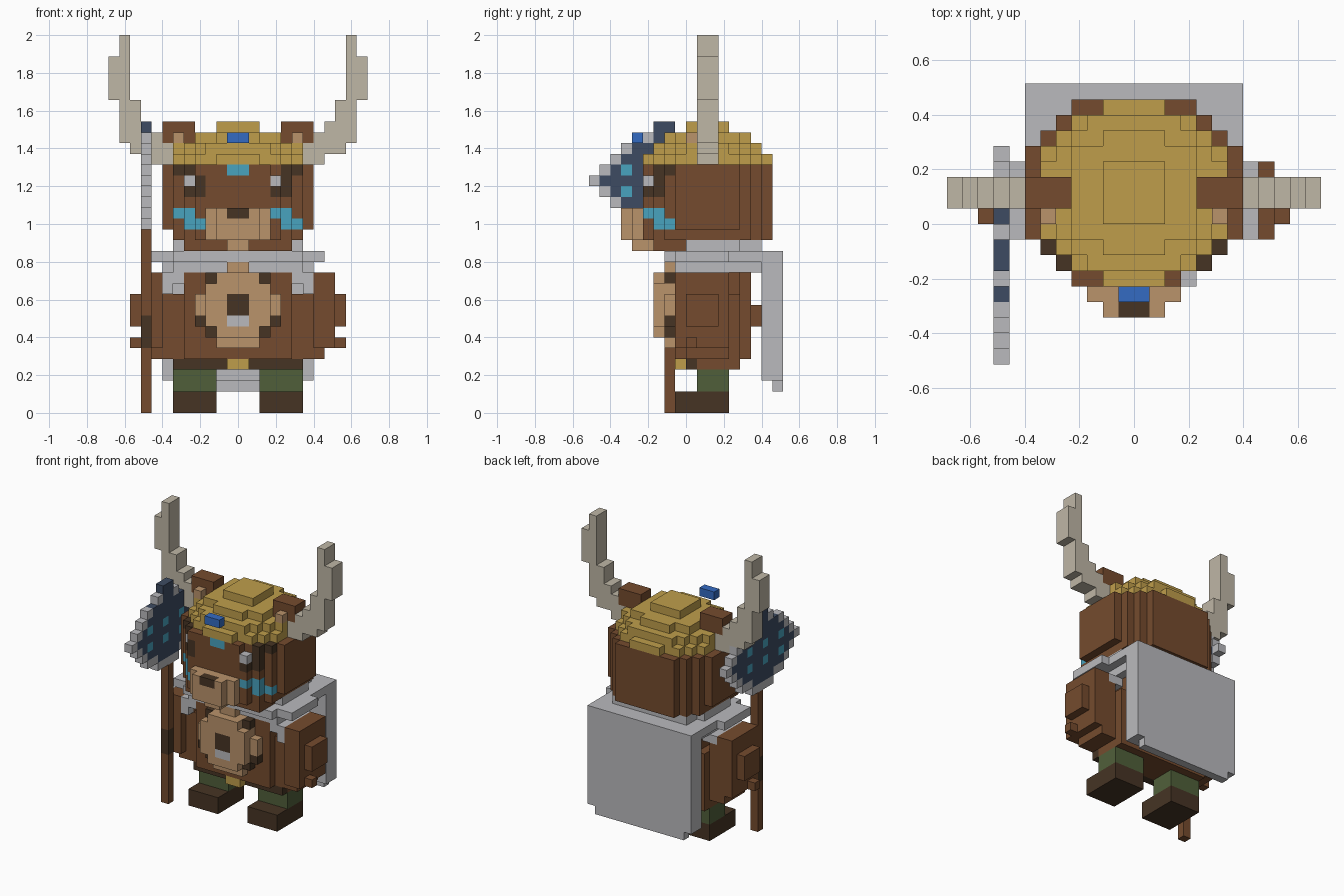
import bpy, bmesh, math

cube = bpy.data.objects.get("Cube")
if cube:
    bpy.data.objects.remove(cube, do_unlink=True)

U = 2 / 35  # one block


def lin(c):
    c /= 255
    return c / 12.92 if c <= 0.04045 else ((c + 0.055) / 1.055) ** 2.4


PALETTE = {
    "fur brown": (117, 75, 46), "dark brown": (70, 52, 36), "muzzle tan": (186, 147, 107),
    "hat gold": (191, 158, 75), "horn cream": (191, 183, 166), "pale grey": (186, 186, 189),
    "gem blue": (52, 107, 194), "paint cyan": (72, 163, 191), "axe navy": (61, 75, 98),
    "trouser green": (80, 95, 58)}
MATS = {}
for key, rgb in PALETTE.items():
    m = bpy.data.materials.new(key)
    col = (*[lin(c) for c in rgb], 1)
    m.diffuse_color = col
    m.use_nodes = True
    bsdf = m.node_tree.nodes["Principled BSDF"]
    bsdf.inputs["Base Color"].default_value = col
    bsdf.inputs["Roughness"].default_value = 0.9
    MATS[key] = m
BROWN, DARK, TAN, GOLD, CREAM, GREY, BLUE, CYAN, NAVY, GREEN = PALETTE

# Each face direction: normal and the four corners of a unit block
SIDES = [((1, 0, 0), [(1, 0, 0), (1, 1, 0), (1, 1, 1), (1, 0, 1)]),
         ((-1, 0, 0), [(0, 1, 0), (0, 0, 0), (0, 0, 1), (0, 1, 1)]),
         ((0, 1, 0), [(1, 1, 0), (0, 1, 0), (0, 1, 1), (1, 1, 1)]),
         ((0, -1, 0), [(0, 0, 0), (1, 0, 0), (1, 0, 1), (0, 0, 1)]),
         ((0, 0, 1), [(0, 0, 1), (1, 0, 1), (1, 1, 1), (0, 1, 1)]),
         ((0, 0, -1), [(0, 1, 0), (1, 1, 0), (1, 0, 0), (0, 0, 0)])]


def part(name, boxes, paint=(), mirror=False):
    """Fill boxes (colour, x0, x1, y0, y1, z0, z1) with blocks and skin the outside.
    Paint boxes only recolour blocks that are already there."""
    cells = {}
    for group, solid in ((boxes, True), (paint, False)):
        for c, x0, x1, y0, y1, z0, z1 in group:
            for x in range(x0, x1):
                for y in range(y0, y1):
                    for z in range(z0, z1):
                        if solid or (x, y, z) in cells:
                            cells[x, y, z] = c
    if mirror:
        cells = {(-1 - x, y, z): c for (x, y, z), c in cells.items()}
    used = list(dict.fromkeys(cells.values()))
    bm = bmesh.new()
    verts = {}
    for (x, y, z), c in cells.items():
        for (nx, ny, nz), corners in SIDES:
            if (x + nx, y + ny, z + nz) in cells:
                continue
            ring = []
            for a, b, d in corners:
                p = (x + a, y + b, z + d)
                if p not in verts:
                    verts[p] = bm.verts.new([q * U for q in p])
                ring.append(verts[p])
            bm.faces.new(ring).material_index = used.index(c)
    bmesh.ops.dissolve_limit(bm, angle_limit=math.radians(1), verts=bm.verts[:],
                             edges=bm.edges[:], delimit={'MATERIAL'})
    me = bpy.data.meshes.new(name)
    bm.to_mesh(me)
    bm.free()
    for c in used:
        me.materials.append(MATS[c])
    ob = bpy.data.objects.new(name, me)
    bpy.context.collection.objects.link(ob)


def pair(name, boxes):
    part("left_" + name, boxes)
    part("right_" + name, boxes, mirror=True)


def slab(c, rows, z0, z1):
    """Rounded layer from rows of (y0, y1, half width)."""
    return [(c, -w, w, y0, y1, z0, z1) for y0, y1, w in rows]


# Head: rounded block with painted eyes, brows and cheeks
plan = [(-4, -3, 4), (-3, -2, 5), (-2, -1, 6), (-1, 5, 7), (5, 6, 6), (6, 7, 5), (7, 8, 4)]
upper = [(-4, -3, 3)] + plan[1:]
lower = [(y0, y1, min(w, 6)) for y0, y1, w in plan]
part("head",
     slab(BROWN, plan, 17, 22) + slab(BROWN, upper, 22, 23) + slab(BROWN, lower, 16, 17)
     + [(BROWN, -5, 5, -3, 0, 15, 16), (BROWN, -4, -3, -4, -3, 22, 23)],
     [(CYAN, -1, 1, -4, -3, 22, 23),
      (DARK, 4, 6, -3, -1, 22, 23), (DARK, -6, -4, -3, -1, 22, 23),
      (DARK, 3, 5, -4, -2, 20, 22), (DARK, -5, -3, -4, -2, 20, 22),
      (GREY, 3, 4, -4, -3, 21, 22), (GREY, -5, -4, -3, -2, 21, 22),
      (CYAN, -6, -4, -4, -1, 18, 19), (CYAN, -5, -3, -4, -2, 17, 18),
      (CYAN, 3, 5, -4, -2, 18, 19), (CYAN, 4, 6, -3, -1, 17, 18)])

# Snout with nose and chin
part("snout", [(TAN, -3, 3, -5, -4, 16, 19), (TAN, -2, 2, -6, -5, 16, 19),
               (TAN, -1, 1, -5, -3, 15, 16), (DARK, -1, 1, -6, -5, 18, 19)])

# Domed hat in four steps, with a gem floating in front
brim = [(-4, -3, 2), (-3, -2, 4), (-2, -1, 5), (-1, 5, 6), (5, 6, 5), (6, 7, 4), (7, 8, 2)]
mid = [(-3, -2, 3), (-2, -1, 4), (-1, 0, 5), (0, 4, 6), (4, 5, 5), (5, 6, 4), (6, 7, 3)]
top = [(-2, -1, 2), (-1, 5, 4), (5, 6, 2)]
part("hat", slab(GOLD, brim, 23, 24) + slab(GOLD, mid, 24, 25)
     + slab(GOLD, top, 25, 26) + slab(GOLD, [(0, 4, 2)], 26, 27))
part("hat_gem", [(BLUE, -1, 1, -5, -4, 25, 26)])

# Ears and stepped horns
pair("ear", [(BROWN, 4, 7, 1, 3, 25, 27), (TAN, 5, 6, 0, 1, 25, 26)])
pair("horn", [(CREAM, x0, x1, 1, 3, z0, z1) for x0, x1, z0, z1 in
              ((6, 8, 23, 25), (7, 8, 25, 26), (8, 9, 24, 27), (9, 10, 24, 29),
               (10, 11, 25, 35), (11, 12, 29, 33))])

# Torso, belt and buckle
part("torso", slab(BROWN, [(-1, 0, 5), (0, 5, 6), (5, 6, 4)], 5, 11)
     + slab(BROWN, [(-1, 5, 5), (5, 6, 4)], 11, 13)
     + slab(BROWN, [(6, 7, 3)], 8, 10) + slab(BROWN, [(1, 5, 6)], 4, 5))
part("belt", slab(DARK, [(0, 1, 6)], 4, 5) + [(GOLD, -1, 1, -1, 0, 4, 5)])

# Chest medallion: round face with dark spots
disc = [(6, 7, 2), (7, 8, 3), (8, 11, 4), (11, 13, 3)]
spots = [(DARK, -1, 1, -3, -2, 9, 11), (GREY, -1, 1, -3, -2, 8, 9)]
for s in (-1, 1):
    for x, z in ((2, 12), (3, 11), (2, 7), (3, 8)):
        cx = x if s > 0 else -1 - x
        spots.append((DARK, cx, cx + 1, -3, -1, z, z + 1))
part("medallion", [(TAN, -w, w, -2, -1, z0, z1) for z0, z1, w in disc]
     + [(TAN, -3, 3, -3, -2, 8, 12), (TAN, -2, 2, -3, -2, 7, 13),
        (TAN, -1, 1, -2, -1, 13, 14)], spots)

# Arms and hands
pair("arm", [(BROWN, 6, 8, 0, 4, 5, 12), (BROWN, 7, 8, -1, 4, 6, 13),
             (BROWN, 8, 9, -1, 4, 6, 13), (BROWN, 9, 10, 0, 3, 8, 11),
             (BROWN, 9, 10, 0, 1, 6, 7)])

# Shoulder cloth, collar and cape
pair("shoulder_cloth", [(GREY, 6, 7, 0, 4, 12, 13), (GREY, 5, 6, -1, 4, 12, 13),
                        (GREY, 6, 7, -1, 0, 11, 13)])
part("collar", slab(GREY, [(-1, 4, 6), (4, 7, 6)], 13, 14)
     + slab(GREY, [(-2, -1, 6), (-1, 4, 8), (4, 7, 7)], 14, 15)
     + slab(GREY, [(0, 5, 6), (5, 7, 5)], 15, 16))
part("cape", [(GREY, -7, 7, 7, 9, 3, 15), (GREY, -6, 6, 8, 9, 2, 3)])

# Legs and boots
pair("leg", [(GREEN, 2, 6, 1, 4, 2, 4)])
part("trouser_seat", [(GREEN, -6, -5, 1, 4, 4, 5), (GREEN, 5, 6, 1, 4, 4, 5)])
pair("boot", [(DARK, 2, 6, -1, 4, 0, 2)])

# Axe: long shaft with grip, and a double blade edged in grey
part("axe_shaft", [(BROWN, -9, -8, -2, -1, 0, 17)], [(DARK, -9, -8, -2, -1, 6, 9)])
blade = []
spans = [(21, 22), (20, 23), (19, 24), (18, 25), (18, 25), (17, 26), (17, 27)]
for k, (z0, z1) in enumerate(spans):
    for y in (-9 + k, 4 - k):
        blade.append((GREY, -9, -8, y, y + 1, z0, z1))
        if k in (4, 6):
            blade.append((NAVY, -9, -8, y, y + 1, z0 + 1, z1))
        elif k:
            blade.append((NAVY, -9, -8, y, y + 1, z0 + 1, z1 - 1))
part("axe_blade", blade, [(CYAN, -9, -8, y, y + 1, z, z + 1)
                          for y in (-6, -3, 0) for z in (20, 22)])
